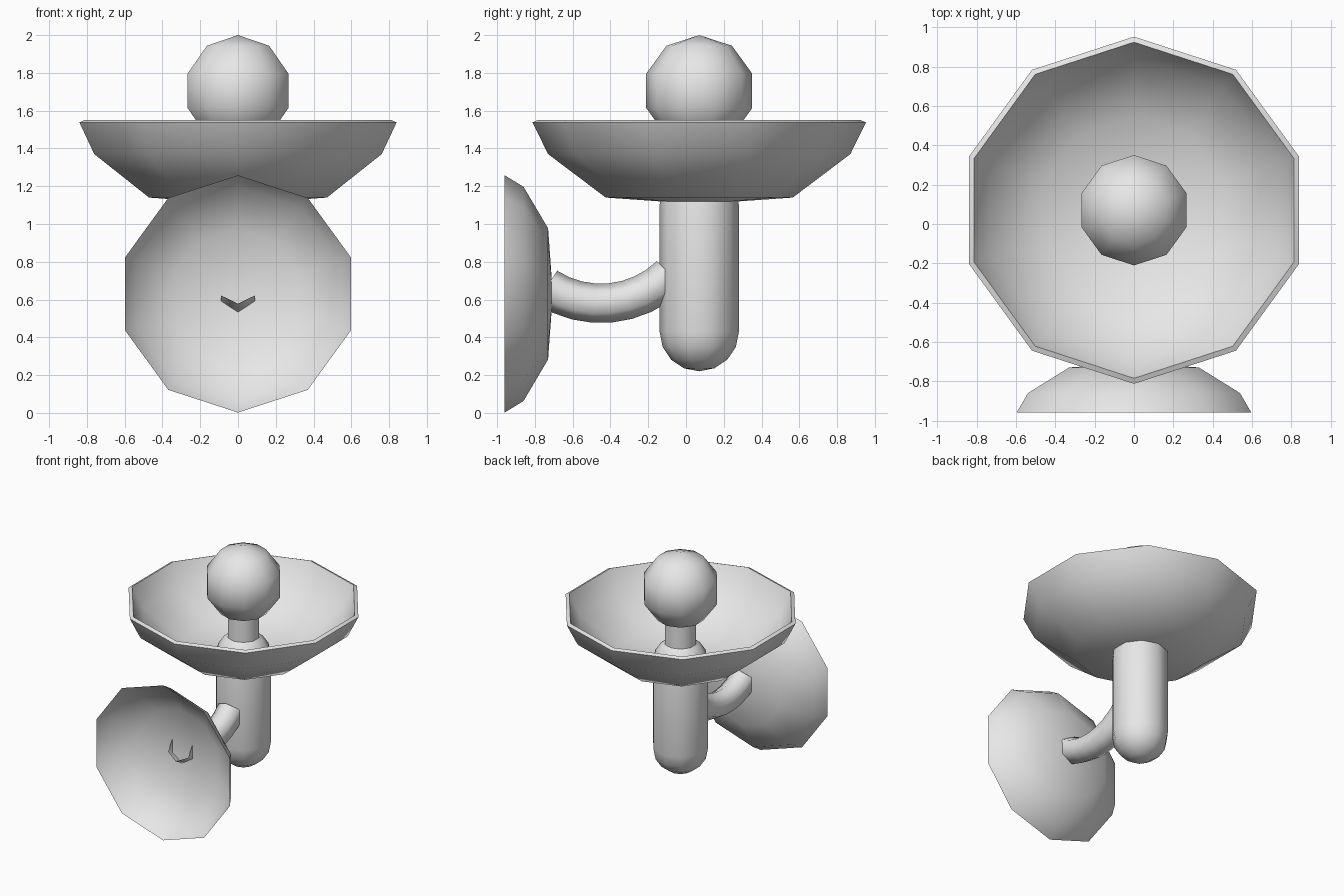
import bpy, bmesh
from math import sin, cos, pi, radians
from mathutils import Vector

SIDES = 10
AXIS_Y = 0.07   # upright parts share this axis
PLATE_Z = 0.63  # height of the wall plate's centre

cube = bpy.data.objects.get("Cube")
if cube:
    bpy.data.objects.remove(cube, do_unlink=True)

grey = bpy.data.materials.new("plain grey")
grey.use_nodes = True
grey.diffuse_color = (0.8, 0.8, 0.8, 1)
bsdf = next(n for n in grey.node_tree.nodes if n.type == "BSDF_PRINCIPLED")
bsdf.inputs["Base Color"].default_value = grey.diffuse_color


def skin(name, rings):
    """Join consecutive rings of points into a smooth surface."""
    bm = bmesh.new()
    loops = [[bm.verts.new(p) for p in ring] for ring in rings]
    for a, b in zip(loops, loops[1:]):
        for i in range(len(a)):
            j = (i + 1) % len(a)
            bm.faces.new((a[i], a[j], b[j], b[i]))
    bmesh.ops.remove_doubles(bm, verts=bm.verts, dist=0.0005)
    bmesh.ops.recalc_face_normals(bm, faces=bm.faces)
    mesh = bpy.data.meshes.new(name)
    bm.to_mesh(mesh)
    bm.free()
    mesh.materials.append(grey)
    obj = bpy.data.objects.new(name, mesh)
    bpy.context.collection.objects.link(obj)
    bpy.ops.object.select_all(action="DESELECT")
    obj.select_set(True)
    bpy.context.view_layer.objects.active = obj
    bpy.ops.object.shade_smooth_by_angle(angle=radians(65))
    return obj


def lathe(name, profile, along_y=False):
    """Turn (radius, position) pairs about the upright or the wall axis."""
    rings = []
    for r, h in profile:
        ring = []
        for i in range(SIDES):
            a = 2 * pi * i / SIDES
            u, v = r * sin(a), r * cos(a)
            ring.append((u, h, PLATE_Z + v) if along_y else (u, AXIS_Y + v, h))
        rings.append(ring)
    return skin(name, rings)


def arc(radius, centre, start, end, steps):
    angles = [radians(start + (end - start) * i / steps) for i in range(steps + 1)]
    return [(radius * cos(a), centre + radius * sin(a)) for a in angles]


# Column with rounded ends
lathe("column", arc(0.21, 0.43, -90, 0, 4) + arc(0.21, 1.1, 0, 90, 4))

# Stem and bulb
lathe("bulb_stem", [(0, 1.2), (0.12, 1.2), (0.12, 1.55), (0, 1.55)])
lathe("bulb", arc(0.295, 1.705, -90, 90, 5)[:1]
      + [(0.295 * cos(radians(a)), 1.705 + 0.295 * sin(radians(a)))
         for a in (-54, -18, 18, 54)] + [(0, 2)])

# Thick-walled bowl shade: outside up to the rim, then the inside back down
lathe("bowl_shade", [(0, 1.105), (0.495, 1.14), (0.8, 1.37), (0.883, 1.538),
                     (0.855, 1.55), (0.775, 1.39), (0.48, 1.168), (0, 1.135)])

# Thin open wall plate
lathe("wall_plate", [(0.628, -0.96), (0.567, -0.86), (0.347, -0.73), (0, -0.705)],
      along_y=True)

# Curved six-sided arm, open at its ends
pivot = Vector((0, -0.45, 1.11))
arm_rings = []
for step in range(9):
    t = radians(-33 + 77 * step / 8)
    outward = Vector((0, sin(t), -cos(t)))
    arm_rings.append([pivot + outward * (0.53 + 0.104 * cos(k * pi / 3))
                      + Vector((0.104 * sin(k * pi / 3), 0, 0)) for k in range(6)])
skin("arm", arm_rings)
